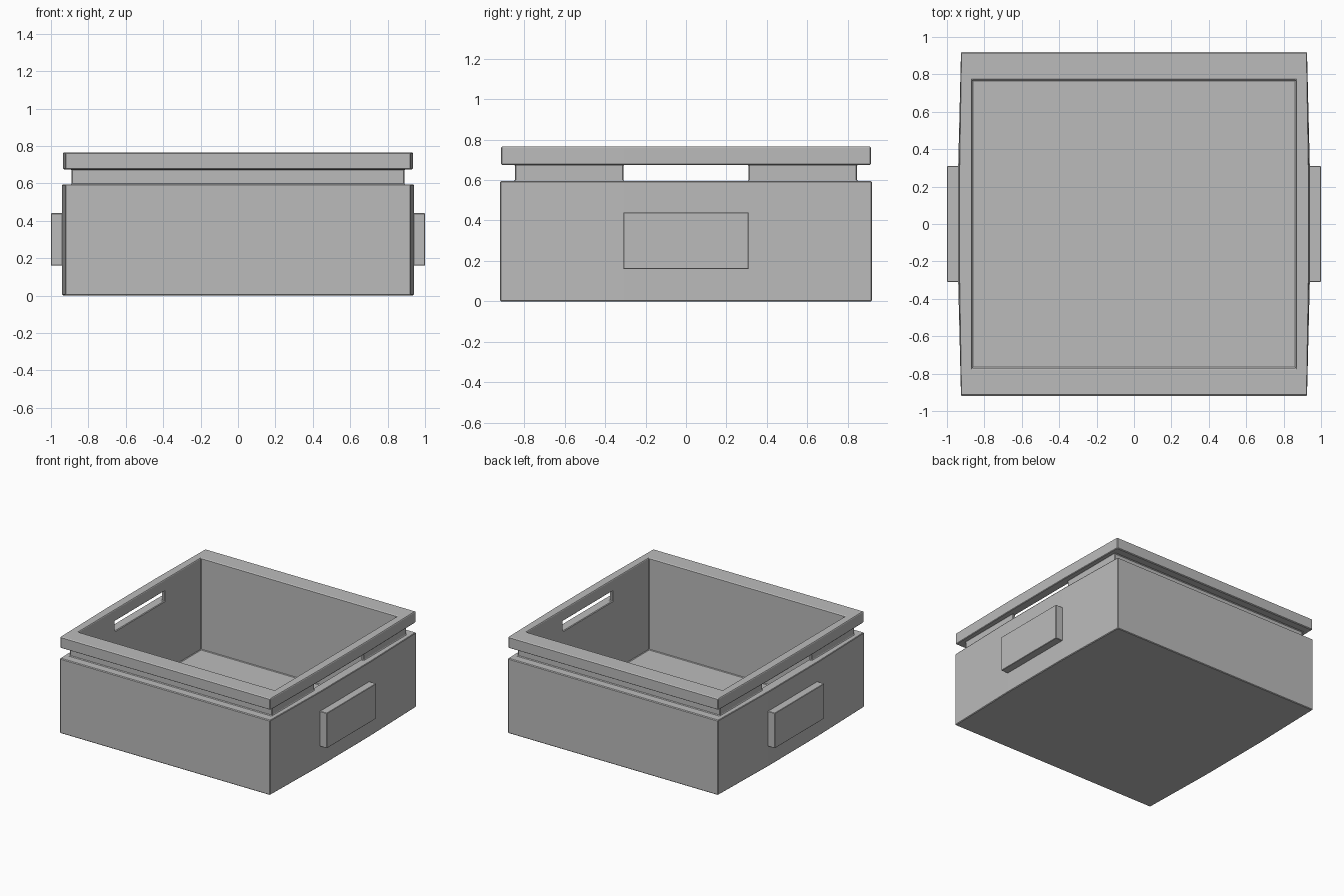
import bpy
import bmesh

cube = bpy.data.objects.get("Cube")
if cube:
    bpy.data.objects.remove(cube, do_unlink=True)

GRIP = 0.31          # half length of grip slots and side plates
LEDGE, RIM_LOW, TOP, FLOOR = 0.595, 0.675, 0.765, 0.035

grey = bpy.data.materials.new("plain grey")
grey.use_nodes = True
colour = (0.5, 0.5, 0.5, 1)
grey.diffuse_color = colour
grey.node_tree.nodes["Principled BSDF"].inputs["Base Color"].default_value = colour


def finish(name, bm, bevel):
    bmesh.ops.recalc_face_normals(bm, faces=bm.faces)
    mesh = bpy.data.meshes.new(name)
    bm.to_mesh(mesh)
    bm.free()
    mesh.materials.append(grey)
    obj = bpy.data.objects.new(name, mesh)
    bpy.context.collection.objects.link(obj)
    mod = obj.modifiers.new("edge_bevel", "BEVEL")
    mod.width = bevel
    mod.segments = 1
    mod.limit_method = "ANGLE"
    return obj


def ring(bm, corner, middle, depth, z):
    """Rectangle whose left and right sides can bulge out at the middle."""
    half = [(corner, -depth), (middle, -GRIP), (middle, GRIP), (corner, depth)]
    outline = half + [(-x, -y) for x, y in half]
    return [bm.verts.new((x, y, z)) for x, y in outline]


# Crate: outer wall, recessed neck, overhanging rim, then the cavity
bm = bmesh.new()
outer = (0.925, 0.94, 0.92)
rim = (0.925, 0.935, 0.915)
neck = (0.89, 0.89, 0.845)
inner = (0.865, 0.865, 0.77)
sections = [(outer, 0), (outer, LEDGE), (neck, LEDGE), (neck, RIM_LOW),
            (rim, RIM_LOW), (rim, TOP), (inner, TOP), (inner, RIM_LOW),
            (inner, LEDGE), (inner, FLOOR)]
rings = [ring(bm, *size, z) for size, z in sections]
NECK_BAND, INNER_BAND = 2, 7
SLOT_SIDES = (1, 5)
for band, (a, b) in enumerate(zip(rings, rings[1:])):
    for j in range(len(a)):
        if band in (NECK_BAND, INNER_BAND) and j in SLOT_SIDES:
            continue
        k = (j + 1) % len(a)
        bm.faces.new((a[j], a[k], b[k], b[j]))
bm.faces.new(rings[0])
bm.faces.new(rings[-1])

# Grip slots: join the open neck and cavity quads through the wall
for j in SLOT_SIDES:
    outside = [rings[2][j], rings[2][j + 1], rings[3][j + 1], rings[3][j]]
    inside = [rings[8][j], rings[8][j + 1], rings[7][j + 1], rings[7][j]]
    for i in range(4):
        n = (i + 1) % 4
        bm.faces.new((outside[i], outside[n], inside[n], inside[i]))
finish("crate", bm, 0.005)

# Side plates
for side, name in ((1, "left_plate"), (-1, "right_plate")):
    bm = bmesh.new()
    bmesh.ops.create_cube(bm, size=1)
    for v in bm.verts:
        v.co.x = side * (0.965 + v.co.x * 0.07)
        v.co.y *= 2 * GRIP
        v.co.z = 0.3 + v.co.z * 0.28
    finish(name, bm, 0.003)
